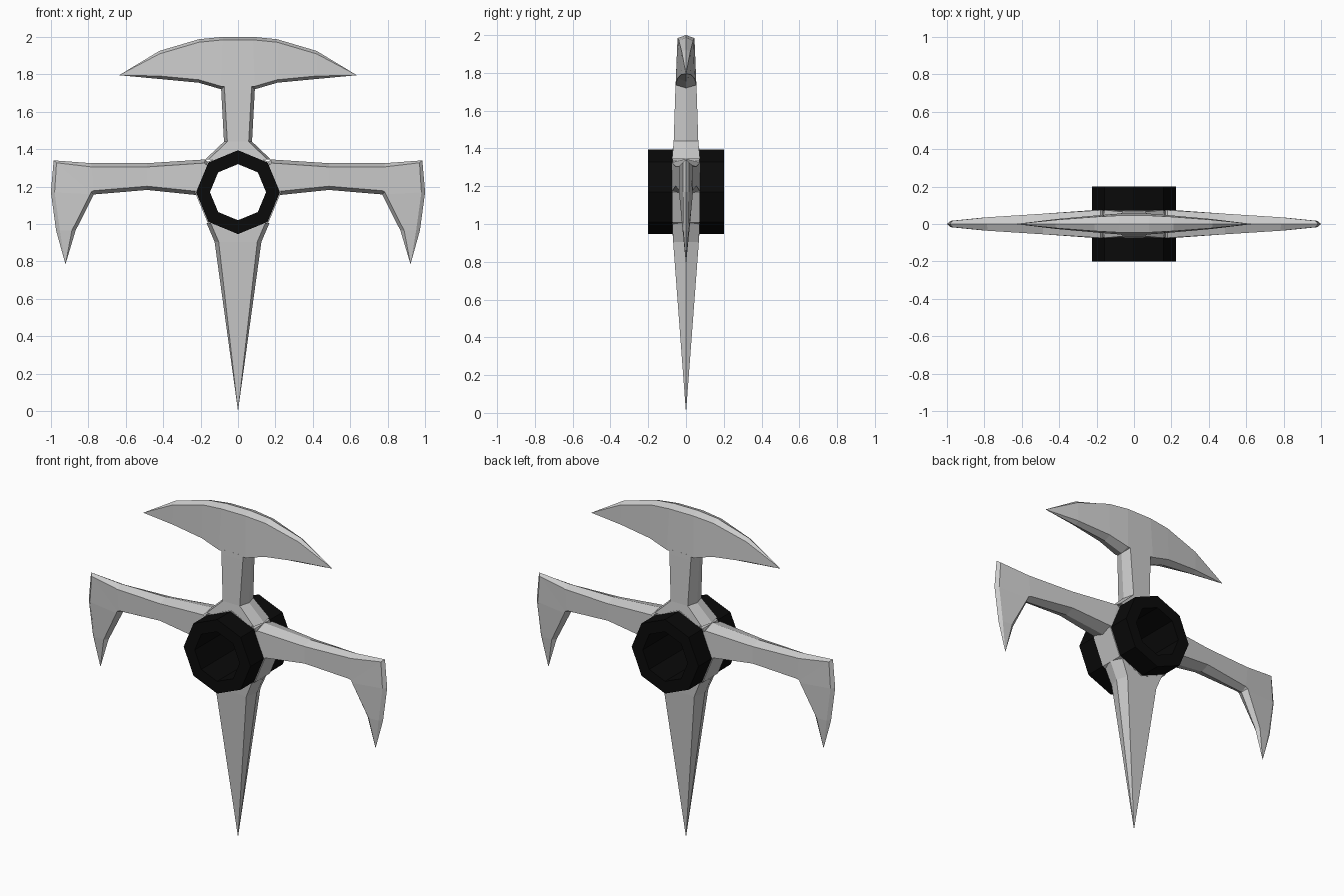
import bpy, bmesh, math
from mathutils import Vector

if "Cube" in bpy.data.objects:
    bpy.data.objects.remove(bpy.data.objects["Cube"])


def finish(name, bm):
    bmesh.ops.remove_doubles(bm, verts=bm.verts, dist=0.0005)
    bmesh.ops.recalc_face_normals(bm, faces=bm.faces)
    me = bpy.data.meshes.new(name)
    bm.to_mesh(me)
    bm.free()
    ob = bpy.data.objects.new(name, me)
    bpy.context.collection.objects.link(ob)
    return ob


def blade(name, sections, inset=0.022):
    """Loft six-sided sections: sharp edges a and b at y=0, flats at +-y."""
    bm = bmesh.new()
    rings = []
    for ax, az, bx, bz, ya, yb in sections:
        a, b = Vector((ax, 0, az)), Vector((bx, 0, bz))
        d = (b - a).normalized() * inset
        pts = [a, a + d + Vector((0, -ya, 0)), b - d + Vector((0, -yb, 0)),
               b, b - d + Vector((0, yb, 0)), a + d + Vector((0, ya, 0))]
        rings.append([bm.verts.new(p) for p in pts])
    for r, s in zip(rings, rings[1:]):
        for i in range(6):
            j = (i + 1) % 6
            bm.faces.new((r[i], r[j], s[j], s[i]))
    bm.faces.new(rings[0])
    bm.faces.new(rings[-1])
    return finish(name, bm)


def tube(name, outer, inner, half):
    """Octagonal tube along y around the centre of the weapon."""
    bm = bmesh.new()
    loops = []
    for r, y in ((outer, -half), (outer, half), (inner, half), (inner, -half)):
        loops.append([bm.verts.new((r * math.sin(k * math.pi / 4), y,
                                    1.17 + r * math.cos(k * math.pi / 4)))
                      for k in range(8)])
    for k in range(4):
        p, q = loops[k], loops[(k + 1) % 4]
        for i in range(8):
            j = (i + 1) % 8
            bm.faces.new((p[i], p[j], q[j], q[i]))
    return finish(name, bm)


# black octagonal socket and grey collar around it
socket = tube("socket", 0.224, 0.15, 0.20)
mat = bpy.data.materials.new("black")
mat.diffuse_color = (0.003, 0.003, 0.003, 1)
mat.use_nodes = True
mat.node_tree.nodes["Principled BSDF"].inputs["Base Color"].default_value = mat.diffuse_color
socket.data.materials.append(mat)
tube("collar", 0.23, 0.19, 0.072)

# lower spike
blade("spike", [(-0.168, 1.005, 0.168, 1.005, 0.073, 0.073),
                (-0.125, 0.905, 0.125, 0.905, 0.068, 0.068),
                (0, 0, 0, 0, 0, 0)])

# neck with flared shoulders
blade("neck", [(-0.175, 1.345, 0.175, 1.345, 0.074, 0.074),
               (-0.075, 1.44, 0.075, 1.44, 0.065, 0.065),
               (-0.09, 1.72, 0.09, 1.72, 0.056, 0.056),
               (-0.09, 1.745, 0.09, 1.745, 0.055, 0.055)], 0.018)

# crescent axe head, symmetric in x
half = [(0.635, 1.795, 0.635, 1.795, 0, 0),
        (0.42, 1.925, 0.42, 1.775, 0.022, 0.026),
        (0.21, 1.987, 0.21, 1.755, 0.038, 0.045),
        (0.08, 2.0, 0.09, 1.72, 0.045, 0.055)]
other = [(-a, b, -c, d, e, f) for a, b, c, d, e, f in reversed(half)]
blade("axe_head", half + other, 0.016)

# hooked side arms, mirrored
arm = blade("hooked_arm", [(0.14, 1.31, 0.19, 1.15, 0.074, 0.074),
                           (0.175, 1.345, 0.225, 1.155, 0.074, 0.074),
                           (0.485, 1.325, 0.485, 1.182, 0.055, 0.055),
                           (0.785, 1.325, 0.77, 1.158, 0.036, 0.036),
                           (0.985, 1.34, 0.77, 1.158, 0.017, 0.036),
                           (1.0, 1.17, 0.77, 1.158, 0.017, 0.036),
                           (0.972, 0.965, 0.868, 0.965, 0.014, 0.018),
                           (0.922, 0.785, 0.922, 0.785, 0, 0)], 0.02)
mirror = arm.modifiers.new("Mirror", "MIRROR")
mirror.use_axis[0] = True
mirror.use_mirror_merge = False
